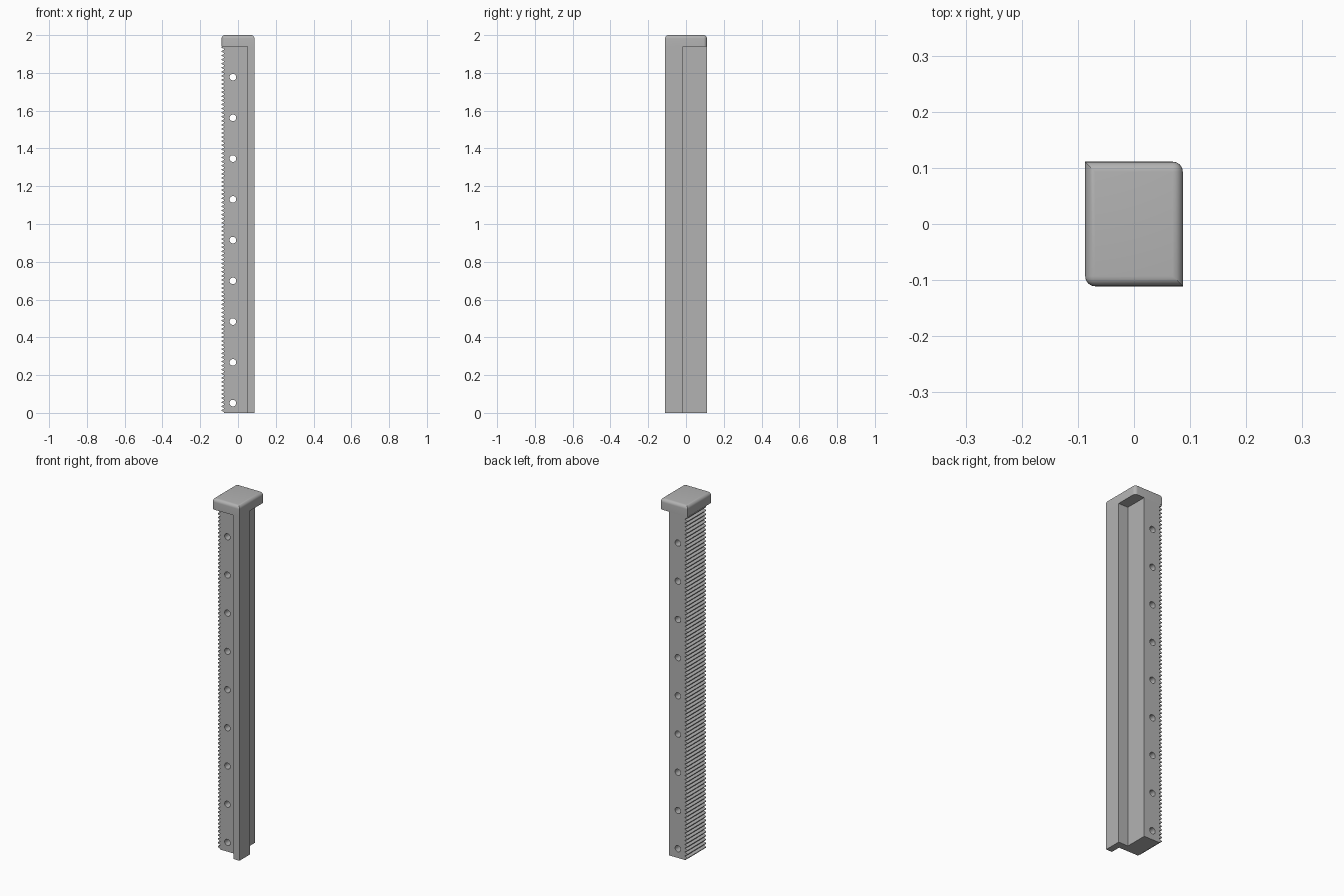
import bpy
import bmesh
import math
from mathutils import Matrix, Vector

if "Cube" in bpy.data.objects:
    bpy.data.objects.remove(bpy.data.objects["Cube"], do_unlink=True)

HX, HY, TOP = 0.087, 0.111, 2.0
NECK = 1.94                      # underside of the cap
BODY_FRONT, BODY_SIDE = -0.056, 0.027
PITCH, TEETH, VALLEY = 0.0216, 90, -0.073
HOLES, HOLE_STEP = 9, 0.2157

grey = bpy.data.materials.new("plain grey")
grey.use_nodes = True
grey.diffuse_color = (0.45, 0.45, 0.45, 1)
grey.node_tree.nodes["Principled BSDF"].inputs["Base Color"].default_value = grey.diffuse_color


def make_object(name, bm):
    bmesh.ops.recalc_face_normals(bm, faces=bm.faces)
    mesh = bpy.data.meshes.new(name)
    bm.to_mesh(mesh)
    bm.free()
    mesh.materials.append(grey)
    obj = bpy.data.objects.new(name, mesh)
    bpy.context.collection.objects.link(obj)
    return obj


def extrude_profile(name, points, direction):
    bm = bmesh.new()
    face = bm.faces.new([bm.verts.new(p) for p in points])
    new = bmesh.ops.extrude_face_region(bm, geom=[face], use_keep_orig=True)["geom"]
    moved = [v for v in new if isinstance(v, bmesh.types.BMVert)]
    bmesh.ops.translate(bm, verts=moved, vec=Vector(direction))
    return make_object(name, bm)


def activate(obj):
    bpy.ops.object.select_all(action="DESELECT")
    obj.select_set(True)
    bpy.context.view_layer.objects.active = obj


# Toothed post: side outline with a rack of teeth, extruded front to back
outline = [(BODY_SIDE, NECK), (BODY_SIDE, 0)]
for i in range(TEETH):
    for x, part in ((VALLEY, 0), (VALLEY, 0.2), (-HX, 0.5), (-HX, 0.7)):
        z = (i + part) * PITCH
        if z < NECK:
            outline.append((x, z))
outline.append((VALLEY, NECK))
post = extrude_profile("toothed_post", [(x, BODY_FRONT, z) for x, z in outline],
                       (0, HY - BODY_FRONT, 0))

# Row of holes drilled through the post
bm = bmesh.new()
for i in range(HOLES):
    place = Matrix.Translation((-0.027, 0, 0.052 + i * HOLE_STEP)) @ Matrix.Rotation(math.pi / 2, 4, "X")
    bmesh.ops.create_cone(bm, cap_ends=True, segments=24, radius1=0.0175,
                          radius2=0.0175, depth=0.5, matrix=place)
drill = make_object("hole_cutter", bm)
drill.hide_render = True
cut = post.modifiers.new("holes", "BOOLEAN")
cut.operation = "DIFFERENCE"
cut.solver = "EXACT"
cut.object = drill
activate(post)
bpy.ops.object.modifier_apply(modifier=cut.name)
bpy.data.objects.remove(drill, do_unlink=True)
bpy.ops.object.shade_smooth_by_angle(angle=math.radians(25))

# Angled guide rail along the front left corner
rail = [(BODY_SIDE, BODY_FRONT), (0.05, BODY_FRONT), (0.05, -HY),
        (HX, -HY), (HX, -0.015), (BODY_SIDE, -0.015)]
extrude_profile("guide_rail", [(x, y, 0) for x, y in rail], (0, 0, NECK))

# Cap: rounded top edges and two opposite rounded corners
bm = bmesh.new()
bmesh.ops.create_cube(bm, size=1, matrix=Matrix.Translation((0, 0, (NECK + TOP) / 2))
                      @ Matrix.Diagonal((2 * HX, 2 * HY, TOP - NECK, 1)))


def is_rounded(edge):
    a, b = (v.co for v in edge.verts)
    on_top = min(a.z, b.z) > TOP - 0.001
    upright = abs(a.z - b.z) > 0.001
    return on_top or (upright and a.x * a.y > 0)


bmesh.ops.bevel(bm, geom=[e for e in bm.edges if is_rounded(e)], offset=0.018,
                offset_type="OFFSET", segments=6, profile=0.5, affect="EDGES")
cap = make_object("cap", bm)
activate(cap)
bpy.ops.object.shade_smooth_by_angle(angle=math.radians(30))
